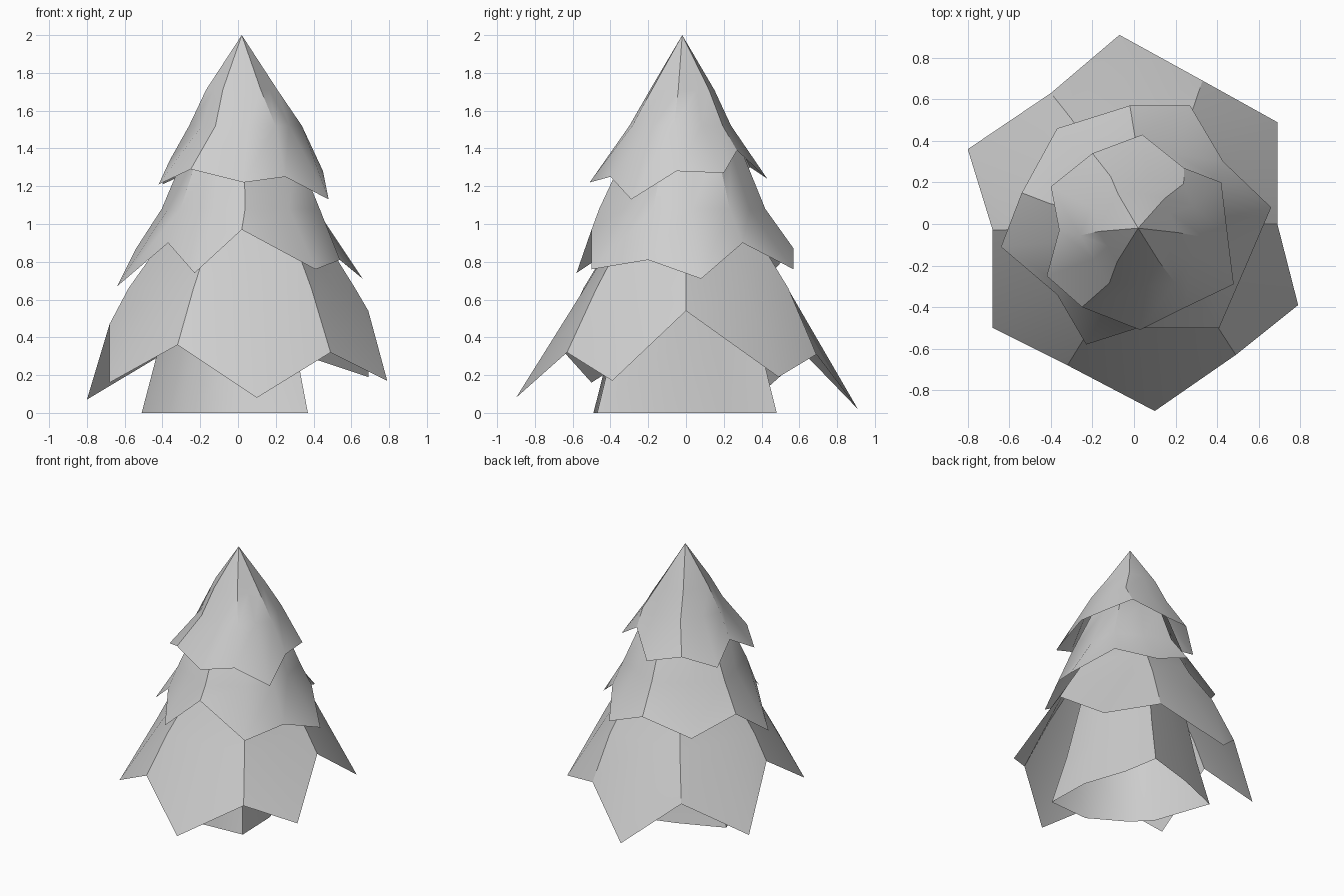
import bpy
import bmesh
import math

old_cube = bpy.data.objects.get("Cube")
if old_cube:
    bpy.data.objects.remove(old_cube, do_unlink=True)

# One plain grey for the whole tree
grey = bpy.data.materials.new("plain_grey")
grey.use_nodes = True
colour = (0.62, 0.62, 0.62, 1)
grey.diffuse_color = colour
grey.node_tree.nodes["Principled BSDF"].inputs["Base Color"].default_value = colour


def finish(name, bm, sharp_angle):
    """Turn a bmesh into a named, shaded object."""
    mesh = bpy.data.meshes.new(name)
    bm.to_mesh(mesh)
    bm.free()
    mesh.materials.append(grey)
    obj = bpy.data.objects.new(name, mesh)
    bpy.context.collection.objects.link(obj)
    bpy.ops.object.select_all(action="DESELECT")
    obj.select_set(True)
    bpy.context.view_layer.objects.active = obj
    bpy.ops.object.shade_smooth_by_angle(angle=math.radians(sharp_angle))


def bridge(bm, lower, upper):
    """Join two rings of equal length with quads."""
    count = len(lower)
    for i in range(count):
        j = (i + 1) % count
        bm.faces.new((lower[i], lower[j], upper[j], upper[i]))


def foliage_tier(name, rim, rings, apex):
    """Ragged skirt: rim alternates tips and notches, rings are (radius, x, y, z)."""
    bm = bmesh.new()
    lower = [bm.verts.new(point) for point in rim]
    for radius, centre_x, centre_y, height in rings:
        upper = []
        for i, (x, y, z) in enumerate(rim):
            # Tips lie on the flat between two neighbouring notch ridges
            reach = radius * (0.9 if i % 2 == 0 else 1)
            angle = math.atan2(y, x)
            upper.append(bm.verts.new((centre_x + reach * math.cos(angle),
                                       centre_y + reach * math.sin(angle), height)))
        bridge(bm, lower, upper)
        lower = upper
    top = bm.verts.new(apex)
    for i, vert in enumerate(lower):
        bm.faces.new((vert, lower[(i + 1) % len(lower)], top))
    finish(name, bm, 30)


# Lower boughs
foliage_tier("lower_boughs", [
    (.1, -.9, .08), (.49, -.63, .32), (.79, -.39, .17), (.69, 0, .54),
    (.69, .49, .19), (.33, .69, .31), (-.07, .91, .02), (-.4, .63, .31),
    (-.8, .36, .07), (-.68, -.03, .47), (-.68, -.5, .16), (-.32, -.68, .36),
], [(.6, .02, 0, .66), (.44, .03, 0, .9), (.28, .02, 0, 1.2)], (.02, 0, 1.4))

# Middle boughs
foliage_tier("middle_boughs", [
    (-.23, -.58, .74), (.02, -.5, .97), (.41, -.5, .76), (.54, -.2, .81),
    (.66, .08, .71), (.43, .3, .9), (.27, .57, .76), (-.02, .57, .87),
    (-.37, .46, .75), (-.54, .15, .87), (-.64, -.11, .67), (-.37, -.34, .9),
], [(.44, .02, -.02, 1.08), (.3, .02, -.01, 1.4)], (.02, 0, 1.7))

# Top boughs
foliage_tier("top_boughs", [
    (.03, -.51, 1.22), (.25, -.4, 1.25), (.48, -.29, 1.13), (.45, -.05, 1.28),
    (.42, .2, 1.27), (.24, .27, 1.39), (.04, .43, 1.24), (-.2, .34, 1.3),
    (-.4, .18, 1.21), (-.36, -.03, 1.34), (-.42, -.25, 1.21), (-.25, -.4, 1.29),
], [(.3, .04, -.03, 1.52), (.19, .02, -.02, 1.71)], (.02, -.02, 2))

# Open flared trunk
trunk_outline = [
    (.04, -.49), (.37, -.47), (.36, -.12), (.25, .2), (.2, .48),
    (-.17, .37), (-.51, .23), (-.36, -.2), (-.23, -.33),
]
bm = bmesh.new()
previous = None
for scale, height in ((1, 0), (.82, .35), (.6, .9)):
    ring = [bm.verts.new((x * scale, y * scale, height)) for x, y in trunk_outline]
    if previous:
        bridge(bm, previous, ring)
    previous = ring
finish("trunk", bm, 50)
